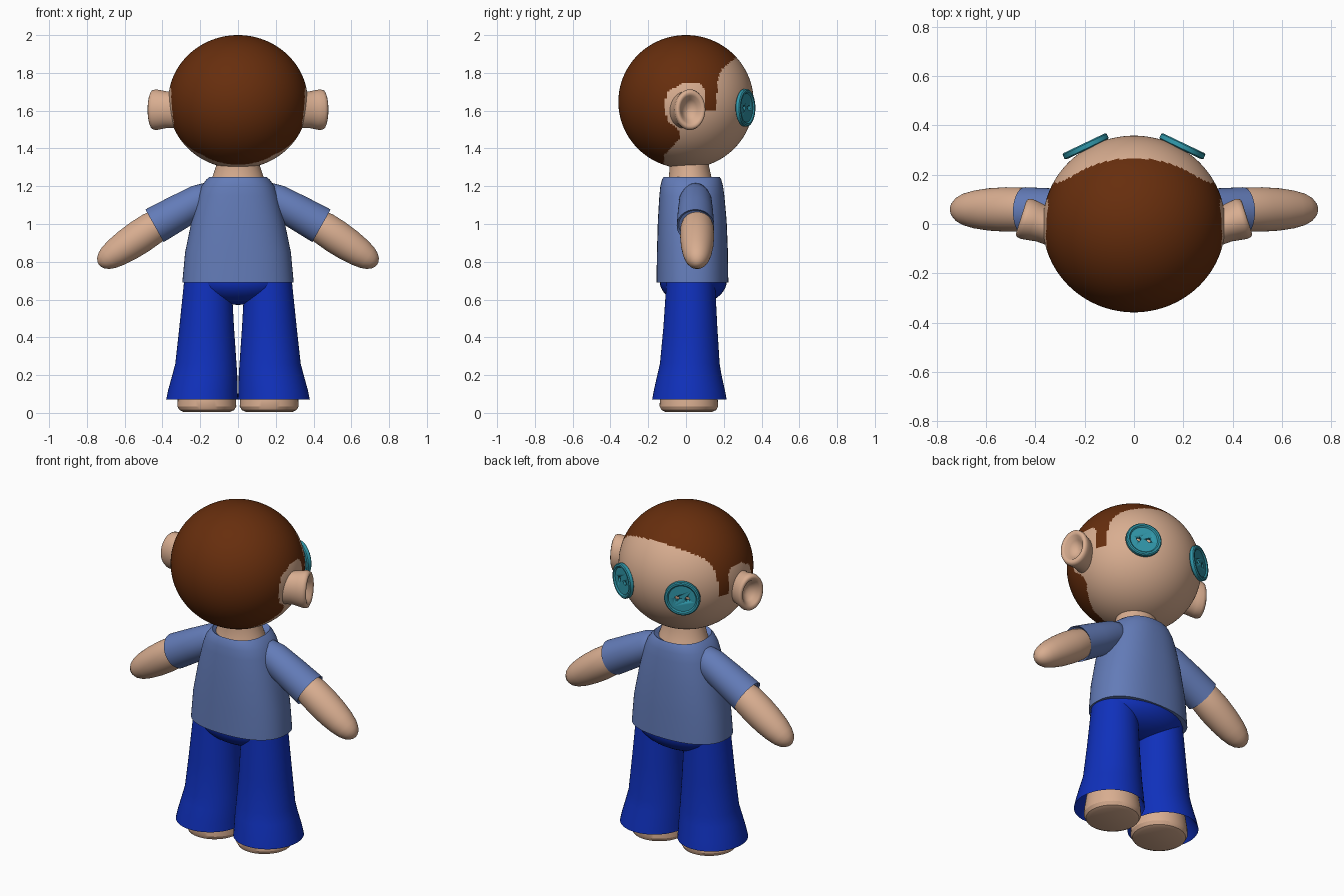
import bpy, bmesh, math
from mathutils import Vector, Matrix

if "Cube" in bpy.data.objects:
    bpy.data.objects.remove(bpy.data.objects["Cube"])


def material(name, rgb):
    m = bpy.data.materials.new(name)
    m.diffuse_color = (*rgb, 1)
    m.use_nodes = True
    m.node_tree.nodes["Principled BSDF"].inputs["Base Color"].default_value = m.diffuse_color
    return m


SKIN = material("skin", (0.69, 0.42, 0.28))
HAIR = material("brown hair", (0.135, 0.027, 0.004))
SHIRT = material("light blue shirt", (0.125, 0.20, 0.48))
JEANS = material("deep blue trousers", (0.005, 0.03, 0.50))
TEAL = material("teal button", (0.03, 0.31, 0.40))


def finish(name, bm, mats, angle=40):
    bmesh.ops.recalc_face_normals(bm, faces=bm.faces)
    me = bpy.data.meshes.new(name)
    bm.to_mesh(me)
    bm.free()
    ob = bpy.data.objects.new(name, me)
    bpy.context.collection.objects.link(ob)
    for m in mats:
        me.materials.append(m)
    bpy.ops.object.select_all(action='DESELECT')
    ob.select_set(True)
    bpy.context.view_layer.objects.active = ob
    bpy.ops.object.shade_smooth_by_angle(angle=math.radians(angle))
    return ob


def loft(name, rings, mat, matrix=Matrix(), caps=(True, True), power=1.0, n=48, angle=40):
    """Skin elliptical rings (z, cx, cy, rx, ry); power < 1 squares the section."""
    bm = bmesh.new()
    loops = []
    for z, cx, cy, rx, ry in rings:
        loop = []
        for i in range(n):
            a = 2 * math.pi * i / n
            c, s = math.cos(a), math.sin(a)
            c = math.copysign(abs(c) ** power, c)
            s = math.copysign(abs(s) ** power, s)
            loop.append(bm.verts.new((cx + rx * c, cy + ry * s, z)))
        loops.append(loop)
    for a, b in zip(loops, loops[1:]):
        for i in range(n):
            j = (i + 1) % n
            bm.faces.new((a[i], a[j], b[j], b[i]))
    if caps[0]:
        bm.faces.new(loops[0][::-1])
    if caps[1]:
        bm.faces.new(loops[-1])
    bm.transform(matrix)
    return finish(name, bm, [mat], angle)


def lathe(name, profile, mat, matrix, sx=1.0, **kw):
    return loft(name, [(z, 0, 0, r * sx, r) for z, r in profile], mat, matrix, **kw)


def aim(pos, direction):
    """Local z along direction, local y towards world up."""
    return Matrix.Translation(pos) @ Vector(direction).to_track_quat('Z', 'Y').to_matrix().to_4x4()


def ellipsoid(bm, center, radii, u=32, v=20):
    mat = Matrix.Translation(center) @ Matrix.Diagonal((*radii, 1))
    bmesh.ops.create_uvsphere(bm, u_segments=u, v_segments=v, radius=1, matrix=mat)


# Head, with hair chosen by the side-on outline (y, z)
HAIRLINE = [(0.27, 1.885), (0.19, 1.82), (0.17, 1.78), (0.165, 1.70), (0.155, 1.6),
            (0.105, 1.6), (0.105, 1.71), (0.065, 1.75), (-0.015, 1.75), (-0.095, 1.70),
            (-0.115, 1.64), (-0.10, 1.545), (-0.03, 1.49), (-0.035, 1.45),
            (-0.115, 1.365), (-0.125, 1.2), (-0.6, 1.2), (-0.6, 2.2), (0.27, 2.2)]


def inside(y, z, poly):
    hit = False
    for (y1, z1), (y2, z2) in zip(poly, poly[1:] + poly[:1]):
        if (z1 > z) != (z2 > z) and y < y1 + (z - z1) * (y2 - y1) / (z2 - z1):
            hit = not hit
    return hit


bm = bmesh.new()
ellipsoid(bm, (0, 0, 1.647), (0.37, 0.358, 0.353), 176, 120)
for f in bm.faces:
    c = f.calc_center_median()
    f.material_index = int(inside(c.y, c.z, HAIRLINE))
finish("head", bm, [SKIN, HAIR])

# Neck
loft("neck", [(1.20, 0, 0.025, 0.15, 0.13), (1.25, 0, 0.022, 0.135, 0.112),
              (1.30, 0, 0.018, 0.118, 0.105), (1.36, 0, 0.015, 0.11, 0.10)], SKIN)

# Shirt body
loft("shirt_body", [(0.69, 0, 0.034, 0.295, 0.19), (0.85, 0, 0.034, 0.28, 0.188),
                    (1.02, 0, 0.033, 0.245, 0.182), (1.15, 0, 0.031, 0.212, 0.172),
                    (1.20, 0, 0.03, 0.193, 0.166), (1.235, 0, 0.03, 0.168, 0.157),
                    (1.25, 0, 0.03, 0.15, 0.148), (1.225, 0, 0.027, 0.13, 0.11)],
     SHIRT, power=0.85, n=64)

# Hips
bm = bmesh.new()
ellipsoid(bm, (0, 0.038, 0.70), (0.272, 0.178, 0.128))
finish("hips", bm, [JEANS])

for s, side in ((1, "right"), (-1, "left")):
    flip = Matrix.Diagonal((s, 1, 1, 1))

    # Flared trouser leg, hem turned inwards
    loft(side + "_trouser_leg",
         [(0.20, 0.167, 0.018, 0.13, 0.13), (0.09, 0.188, 0.018, 0.178, 0.185),
          (0.072, 0.19, 0.018, 0.19, 0.197), (0.12, 0.186, 0.018, 0.184, 0.188),
          (0.20, 0.176, 0.018, 0.172, 0.17), (0.26, 0.170, 0.02, 0.162, 0.158),
          (0.45, 0.166, 0.023, 0.145, 0.143), (0.70, 0.160, 0.025, 0.125, 0.128)],
         JEANS, flip)

    # Foot
    loft(side + "_foot",
         [(0.006, 0.165, 0.015, 0.125, 0.125), (0.015, 0.165, 0.015, 0.145, 0.145),
          (0.035, 0.165, 0.015, 0.156, 0.155), (0.07, 0.165, 0.015, 0.154, 0.153),
          (0.16, 0.165, 0.015, 0.14, 0.14)], SKIN, flip, angle=30)

    # Sleeve, with a recessed cuff
    lathe(side + "_sleeve", [(-0.03, 0.04), (0.0, 0.07), (0.06, 0.086), (0.2, 0.094),
                             (0.335, 0.099), (0.325, 0.088)],
          SHIRT, flip @ aim((0.15, 0.05, 1.155), (0.87, 0, -0.49)))

    # Arm with a rounded mitten end
    lathe(side + "_arm", [(0.0, 0.08), (0.04, 0.088), (0.12, 0.09), (0.2, 0.086), (0.27, 0.077),
                          (0.32, 0.065), (0.35, 0.051), (0.37, 0.034), (0.381, 0.015), (0.383, 0.003)],
          SKIN, flip @ aim((0.42, 0.059, 1.0), (0.83, 0, -0.56)), angle=60)

    # Cupped ear
    lathe(side + "_ear", [(-0.04, 0.10), (0.03, 0.096), (0.065, 0.103), (0.095, 0.108), (0.112, 0.103),
                          (0.118, 0.09), (0.11, 0.074), (0.085, 0.055), (0.065, 0.03), (0.06, 0.003)],
          SKIN, flip @ aim((0.345, -0.008, 1.605), (0.95, 0.3, 0.0)), sx=0.78, angle=80)

    # Button eye with a raised rim and two thread holes
    place = flip @ aim((0.19, 0.302, 1.615), (0.43, 0.9, 0))
    button = lathe(side + "_button_eye",
                   [(0.0, 0.092), (0.005, 0.099), (0.023, 0.099), (0.028, 0.093), (0.028, 0.083),
                    (0.021, 0.076)], TEAL, place, angle=35)
    bm = bmesh.new()
    for x in (-0.029, 0.029):
        bmesh.ops.create_cone(bm, cap_ends=True, segments=20, radius1=0.013, radius2=0.013,
                              depth=0.2, matrix=place @ Matrix.Translation((x, 0, 0)))
    cutter = finish(side + "_hole_cutter", bm, [TEAL])
    cutter.hide_render = True
    mod = button.modifiers.new("holes", 'BOOLEAN')
    mod.operation, mod.object, mod.solver = 'DIFFERENCE', cutter, 'EXACT'
    bpy.context.view_layer.objects.active = button
    bpy.ops.object.modifier_apply(modifier=mod.name)
    bpy.data.objects.remove(cutter)
